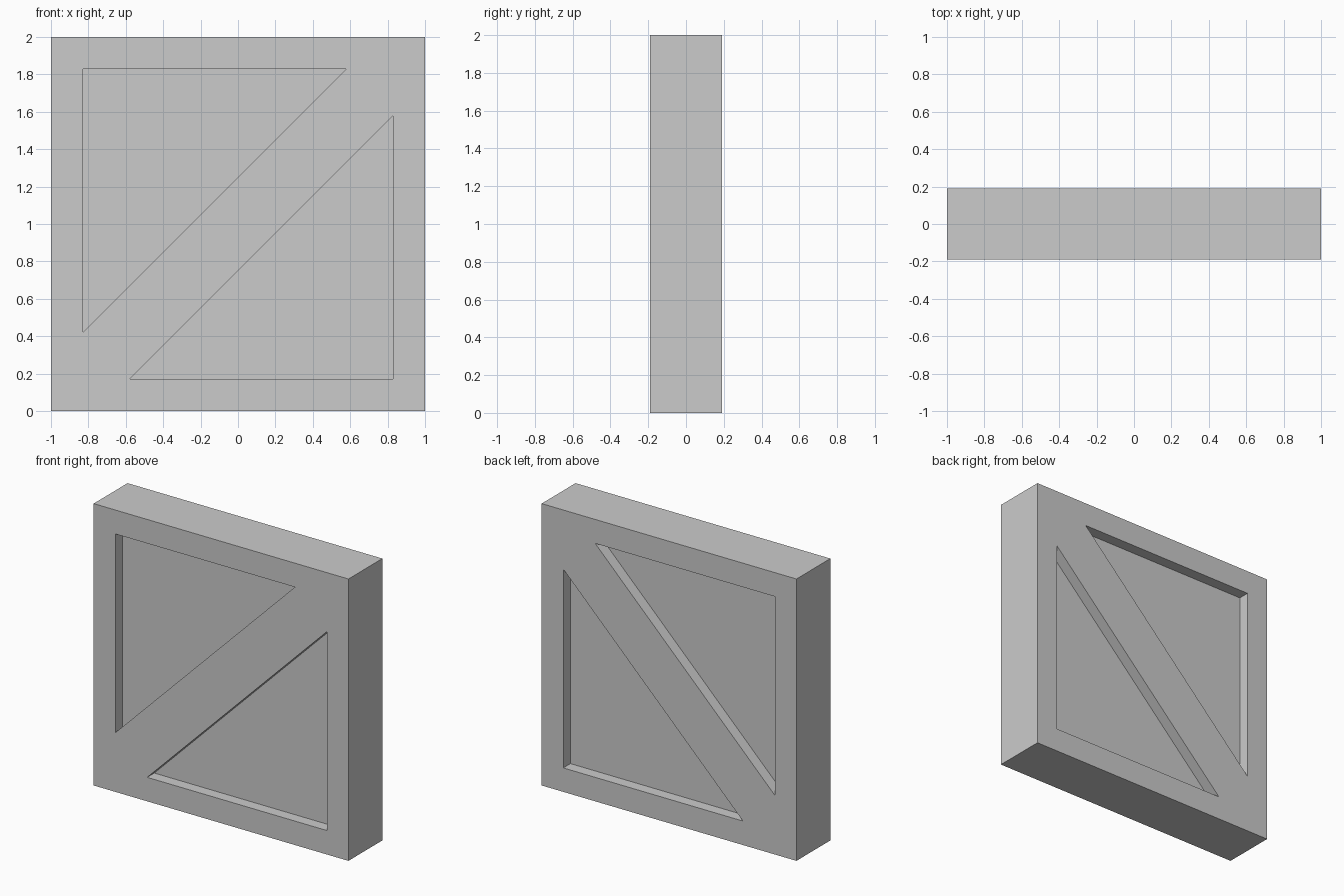
import bpy, bmesh

if "Cube" in bpy.data.objects:
    bpy.data.objects.remove(bpy.data.objects["Cube"])

HALF, DEPTH, RECESS = 0.19, 0.38, 0.08
# upper-left triangular recess outline (x, z)
TRI = [(-0.83, 1.83), (-0.83, 0.42), (0.58, 1.83)]


def prism(name, outline, y0, y1):
    """Extrude an x-z outline from y0 to y1."""
    bm = bmesh.new()
    face = bm.faces.new([bm.verts.new((x, y0, z)) for x, z in outline])
    ext = bmesh.ops.extrude_face_region(bm, geom=[face])
    verts = [v for v in ext["geom"] if isinstance(v, bmesh.types.BMVert)]
    bmesh.ops.translate(bm, verts=verts, vec=(0, y1 - y0, 0))
    bmesh.ops.recalc_face_normals(bm, faces=bm.faces)
    mesh = bpy.data.meshes.new(name)
    bm.to_mesh(mesh)
    bm.free()
    obj = bpy.data.objects.new(name, mesh)
    bpy.context.collection.objects.link(obj)
    return obj


# Square slab
slab = prism("braced_panel", [(-1, 0), (1, 0), (1, 2), (-1, 2)], -HALF, HALF)

# Two recesses per face, leaving a border and a diagonal brace
cutters = []
for side in (-1, 1):
    for outline in (TRI, [(-x, 2 - z) for x, z in TRI]):
        cutter = prism("recess_cutter", outline, side * (HALF - RECESS), side * (HALF + 0.1))
        cutter.hide_render = True
        cutters.append(cutter)
        mod = slab.modifiers.new("recess", "BOOLEAN")
        mod.operation = "DIFFERENCE"
        mod.solver = "EXACT"
        mod.object = cutter

# Bake the cuts and clear the cutters
bpy.context.view_layer.objects.active = slab
slab.select_set(True)
for mod in list(slab.modifiers):
    bpy.ops.object.modifier_apply(modifier=mod.name)
for cutter in cutters:
    bpy.data.objects.remove(cutter)
